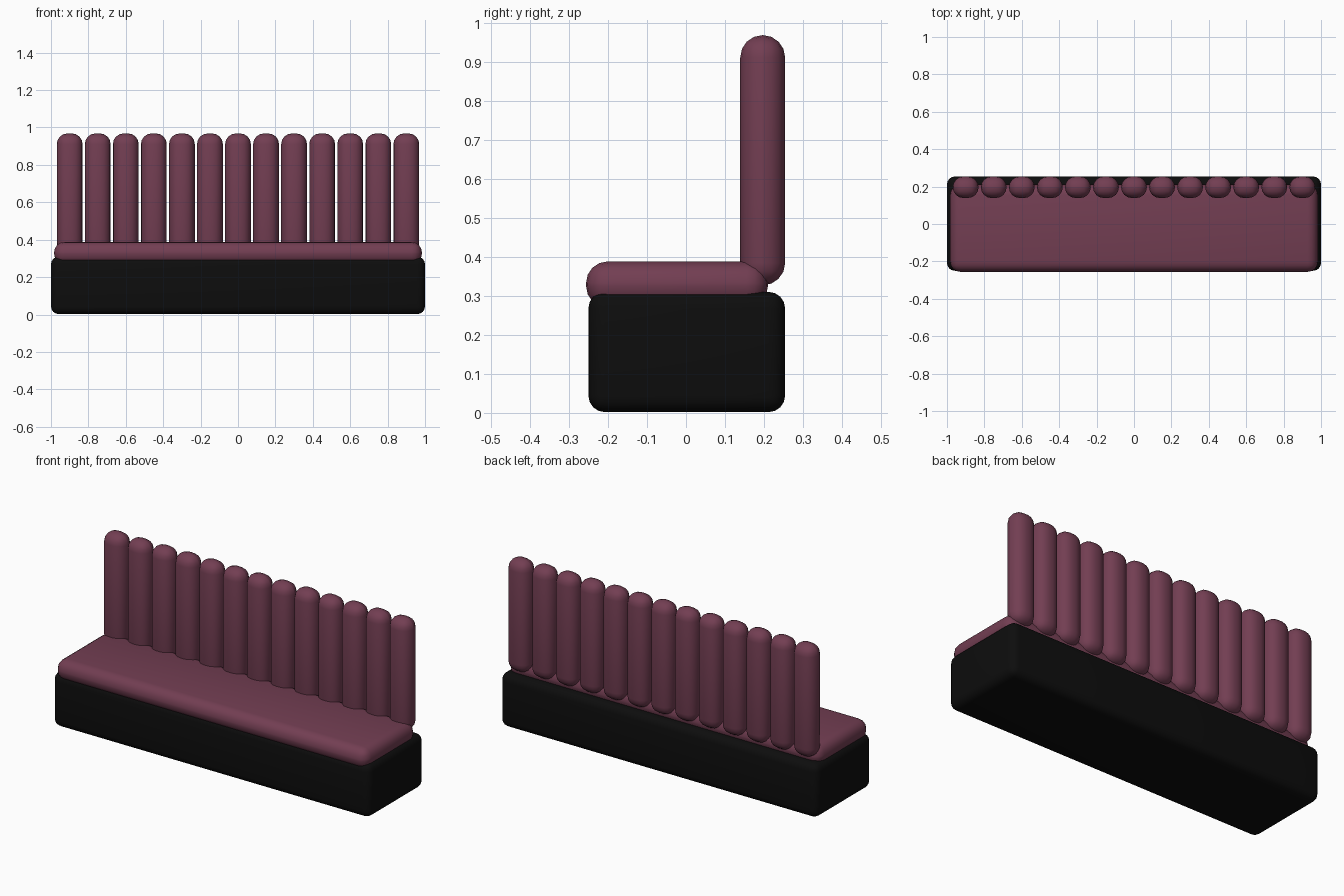
import bpy
import math

if "Cube" in bpy.data.objects:
    bpy.data.objects.remove(bpy.data.objects["Cube"])


def material(name, rgb):
    m = bpy.data.materials.new(name)
    m.diffuse_color = (*rgb, 1)
    m.use_nodes = True
    m.node_tree.nodes["Principled BSDF"].inputs["Base Color"].default_value = m.diffuse_color
    return m


plum = material("plum fabric", (0.17, 0.048, 0.085))
black = material("black base", (0.004, 0.004, 0.004))


def rounded_box(name, lo, hi, bevel, segments, mat):
    """Box between two corners with rounded edges."""
    bpy.ops.mesh.primitive_cube_add(size=1, location=[(a + b) / 2 for a, b in zip(lo, hi)])
    ob = bpy.context.object
    ob.name = name
    ob.scale = [b - a for a, b in zip(lo, hi)]
    bpy.ops.object.transform_apply(location=False, rotation=False, scale=True)
    mod = ob.modifiers.new("round", 'BEVEL')
    mod.width = bevel
    mod.segments = segments
    bpy.ops.object.modifier_apply(modifier=mod.name)
    ob.data.materials.append(mat)
    bpy.ops.object.shade_smooth_by_angle(angle=math.radians(40))
    return ob


# Plinth
rounded_box("base", (-1, -0.25, 0.002), (1, 0.254, 0.31), 0.042, 4, black)

# Seat cushion
rounded_box("seat", (-0.983, -0.256, 0.27), (0.983, 0.21, 0.388), 0.055, 4, plum)

# Row of upright padded channels forming the backrest
for i in range(13):
    x = -0.9 + 0.15 * i
    rounded_box(f"back_channel_{i + 1}", (x - 0.069, 0.139, 0.327),
                (x + 0.069, 0.254, 0.968), 0.0572, 4, plum)
